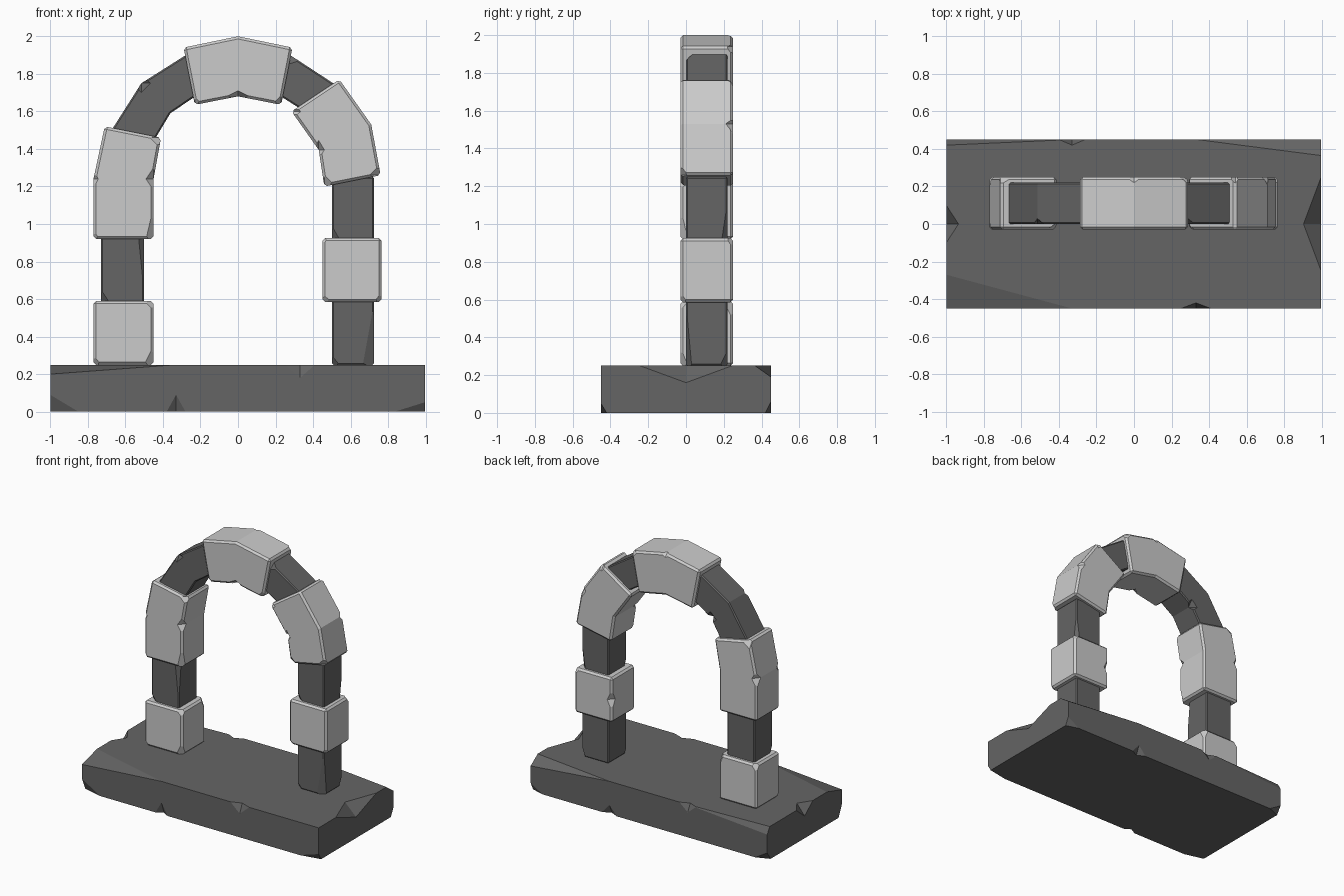
import bpy, bmesh
from mathutils import Vector

dark = bpy.data.materials.new("dark_stone")
dark.diffuse_color = (0.13, 0.13, 0.13, 1)


def mesh_object(name, bm):
    bmesh.ops.recalc_face_normals(bm, faces=bm.faces)
    me = bpy.data.meshes.new(name)
    bm.to_mesh(me)
    bm.free()
    ob = bpy.data.objects.new(name, me)
    bpy.context.collection.objects.link(ob)
    return ob


def chip(ob, spot):
    """Cut an octahedron away: planar on a corner, V-shaped notch on an edge."""
    c, (a, b, d) = Vector(spot[:3]), spot[3:]
    bm = bmesh.new()
    for v in ((a, 0, 0), (-a, 0, 0), (0, b, 0), (0, -b, 0), (0, 0, d), (0, 0, -d)):
        bm.verts.new(c + Vector(v))
    bmesh.ops.convex_hull(bm, input=bm.verts)
    cutter = mesh_object("cutter", bm)
    cutter.hide_render = True
    m = ob.modifiers.new("chip", 'BOOLEAN')
    m.operation, m.solver, m.object = 'DIFFERENCE', 'EXACT', cutter
    apply(ob, m)
    bpy.data.objects.remove(cutter)


def apply(ob, m):
    bpy.context.view_layer.objects.active = ob
    bpy.ops.object.modifier_apply(modifier=m.name)


def stone(name, profile, y0, y1, bevel=0.0, mat=None, chips=()):
    """Front (x, z) profile extruded through y, bevelled, then chipped."""
    bm = bmesh.new()
    f = bm.faces.new([bm.verts.new((x, y0, z)) for x, z in profile])
    ext = bmesh.ops.extrude_face_region(bm, geom=[f])
    bmesh.ops.translate(bm, vec=(0, y1 - y0, 0),
                        verts=[v for v in ext["geom"] if isinstance(v, bmesh.types.BMVert)])
    ob = mesh_object(name, bm)
    if bevel:
        m = ob.modifiers.new("bevel", 'BEVEL')
        m.width, m.segments, m.limit_method = bevel, 1, 'ANGLE'
        m.angle_limit = 0.9
        apply(ob, m)
    for spot in chips:
        chip(ob, spot)
    if mat:
        ob.data.materials.append(mat)
    return ob


def rect(x0, x1, z0, z1):
    return [(x0, z0), (x1, z0), (x1, z1), (x0, z1)]


def light(name, profile, chips=()):
    return stone(name, profile, -0.03, 0.25, 0.014, None, chips)


def dark_stone(name, profile, chips=()):
    return stone(name, profile, 0.0, 0.22, 0.008, dark, chips)


# Base slab with worn corners and edge notches
L, R, F, B, T = -1.0, 0.995, -0.45, 0.45, 0.25
stone("base_slab", rect(L, R, 0, T), F, B, 0, dark, [
    (L, F, T, 0.67, 0.18, 0.05), (R, B, T, 0.66, 0.085, 0.06),
    (L, B, T, 0.67, 0.03, 0.05), (R, 0, T, 0.092, 0.245, 0.09),
    (L, 0, T, 0.065, 0.1, 0.08), (0.33, F, T, 0.08, 0.03, 0.07),
    (-0.33, F, 0, 0.05, 0.03, 0.09), (L, F, 0, 0.15, 0.04, 0.09),
    (R, F, 0, 0.16, 0.03, 0.05), (R, B, 0, 0.1, 0.03, 0.06),
    (L, B, 0, 0.1, 0.04, 0.06), (-0.33, B, T, 0.07, 0.03, 0.06),
    (0.33, B, 0, 0.06, 0.03, 0.07)])

# Left pillar
light("left_foot_stone", rect(-0.77, -0.45, T, 0.59), [
    (-0.45, -0.03, T, 0.05, 0.04, 0.1), (-0.77, -0.03, T, 0.04, 0.04, 0.05),
    (-0.45, -0.03, 0.59, 0.05, 0.04, 0.05), (-0.45, 0.25, 0.59, 0.04, 0.05, 0.1),
    (-0.77, 0.25, 0.59, 0.05, 0.04, 0.06)])
dark_stone("left_pillar_stone", rect(-0.73, -0.5, 0.58, 0.93), [
    (-0.5, 0.0, 0.93, 0.03, 0.03, 0.3), (-0.73, 0.0, 0.59, 0.04, 0.03, 0.06)])
light("left_bent_stone", [(-0.77, 0.92), (-0.45, 0.92), (-0.45, 1.24),
                          (-0.41, 1.46), (-0.71, 1.52), (-0.77, 1.24)], [
    (-0.45, -0.03, 0.92, 0.04, 0.04, 0.17), (-0.77, -0.03, 0.92, 0.03, 0.03, 0.05),
    (-0.77, -0.03, 1.24, 0.025, 0.04, 0.05), (-0.45, -0.03, 1.24, 0.04, 0.05, 0.06),
    (-0.41, -0.03, 1.46, 0.06, 0.04, 0.06), (-0.71, 0.25, 1.52, 0.08, 0.04, 0.06),
    (-0.77, 0.25, 1.24, 0.04, 0.05, 0.07)])

# Arch stones across the top
dark_stone("left_arch_stone", [(-0.45, 1.44), (-0.36, 1.59), (-0.22, 1.685),
                               (-0.27, 1.905), (-0.515, 1.75), (-0.68, 1.49)], [
    (-0.515, 0.0, 1.75, 0.05, 0.03, 0.05), (-0.36, 0.22, 1.59, 0.05, 0.04, 0.05)])
light("keystone", [(-0.23, 1.635), (0, 1.68), (0.23, 1.635),
                   (0.29, 1.94), (0, 2.0), (-0.29, 1.94)], [
    (0, -0.03, 1.68, 0.06, 0.05, 0.03), (0.23, -0.03, 1.635, 0.05, 0.04, 0.05),
    (-0.23, -0.03, 1.635, 0.04, 0.03, 0.04), (0.29, 0.25, 1.94, 0.05, 0.04, 0.06),
    (0, 0.25, 2.0, 0.06, 0.03, 0.03)])
dark_stone("right_arch_stone", [(0.22, 1.685), (0.37, 1.59), (0.47, 1.6),
                                (0.515, 1.745), (0.27, 1.905)], [
    (0.28, 0.0, 1.905, 0.15, 0.04, 0.05)])

# Right pillar
light("right_bent_stone", [(0.46, 1.2), (0.76, 1.26), (0.71, 1.53),
                           (0.54, 1.77), (0.285, 1.6), (0.43, 1.395)], [
    (0.43, -0.03, 1.395, 0.03, 0.05, 0.05), (0.46, -0.03, 1.2, 0.06, 0.04, 0.06),
    (0.76, -0.03, 1.26, 0.06, 0.04, 0.06), (0.71, 0.25, 1.53, 0.04, 0.04, 0.06),
    (0.285, -0.03, 1.6, 0.05, 0.04, 0.04), (0.54, 0.25, 1.77, 0.05, 0.04, 0.05)])
dark_stone("right_upper_pillar_stone", rect(0.5, 0.725, 0.91, 1.25), [
    (0.5, 0.0, 0.92, 0.04, 0.03, 0.07), (0.725, 0.22, 0.92, 0.03, 0.03, 0.2)])
light("right_middle_stone", rect(0.45, 0.765, 0.585, 0.925), [
    (0.765, -0.03, 0.585, 0.04, 0.04, 0.05), (0.45, -0.03, 0.925, 0.03, 0.03, 0.04),
    (0.45, -0.03, 0.585, 0.05, 0.03, 0.04), (0.765, 0.25, 0.925, 0.05, 0.04, 0.05),
    (0.45, 0.25, 0.755, 0.04, 0.04, 0.08)])
dark_stone("right_foot_stone", rect(0.5, 0.725, T, 0.6), [
    (0.725, 0.0, T, 0.06, 0.03, 0.33), (0.5, 0.0, T, 0.04, 0.03, 0.05),
    (0.725, 0.22, T, 0.03, 0.04, 0.08)])
